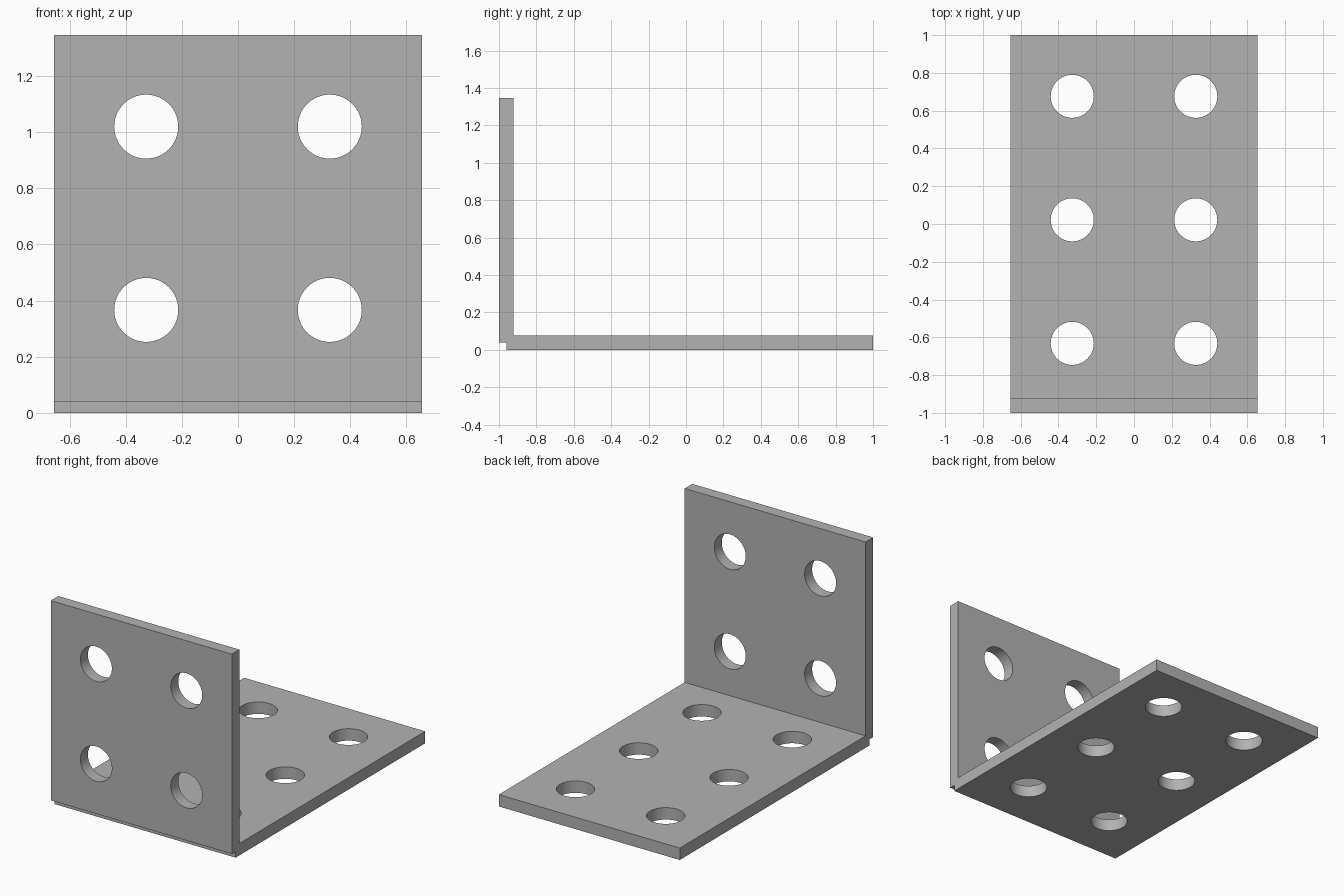
import bpy
import bmesh
from math import radians

if "Cube" in bpy.data.objects:
    bpy.data.objects.remove(bpy.data.objects["Cube"], do_unlink=True)

HALF_WIDTH, HEIGHT, THICK, NOTCH = 0.655, 1.347, 0.078, 0.04
HOLE_R, HOLE_X = 0.114, 0.327

steel = bpy.data.materials.new("grey_steel")
steel.use_nodes = True
grey = (0.45, 0.45, 0.45, 1)
steel.diffuse_color = grey
steel.node_tree.nodes["Principled BSDF"].inputs["Base Color"].default_value = grey

# L-shaped side profile (y, z) with the stepped outer corner, extruded across x
inner = -1 + THICK
profile = [(1, 0), (1, THICK), (inner, THICK), (inner, HEIGHT),
           (-1, HEIGHT), (-1, NOTCH), (-1 + NOTCH, NOTCH), (-1 + NOTCH, 0)]
bm = bmesh.new()
face = bm.faces.new([bm.verts.new((-HALF_WIDTH, y, z)) for y, z in profile])
extruded = bmesh.ops.extrude_face_region(bm, geom=[face])["geom"]
bmesh.ops.translate(bm, vec=(2 * HALF_WIDTH, 0, 0),
                    verts=[v for v in extruded if isinstance(v, bmesh.types.BMVert)])
bmesh.ops.recalc_face_normals(bm, faces=bm.faces)
mesh = bpy.data.meshes.new("angle_bracket")
bm.to_mesh(mesh)
bm.free()
mesh.materials.append(steel)
bracket = bpy.data.objects.new("angle_bracket", mesh)
bpy.context.collection.objects.link(bracket)


def drill(location, tilt=0):
    """Cut one round bolt hole through the bracket."""
    bpy.ops.mesh.primitive_cylinder_add(vertices=64, radius=HOLE_R, depth=0.2,
                                        location=location, rotation=(tilt, 0, 0))
    cutter = bpy.context.object
    cutter.name = "hole_cutter"
    cutter.hide_render = True
    cutter.data.materials.append(steel)
    cut = bracket.modifiers.new("bolt_hole", "BOOLEAN")
    cut.operation = "DIFFERENCE"
    cut.solver = "EXACT"
    cut.object = cutter
    bpy.ops.object.select_all(action="DESELECT")
    bpy.context.view_layer.objects.active = bracket
    bracket.select_set(True)
    bpy.ops.object.modifier_apply(modifier=cut.name)
    bpy.data.objects.remove(cutter, do_unlink=True)


# Bolt holes: three pairs in the base, two pairs in the upright
for x in (-HOLE_X, HOLE_X):
    for y in (-0.632, 0.022, 0.676):
        drill((x, y, THICK / 2))
    for z in (0.367, 1.02):
        drill((x, -1 + THICK / 2, z), radians(90))

# Smooth hole walls, crisp plate edges
bpy.ops.object.shade_smooth_by_angle(angle=radians(30))
